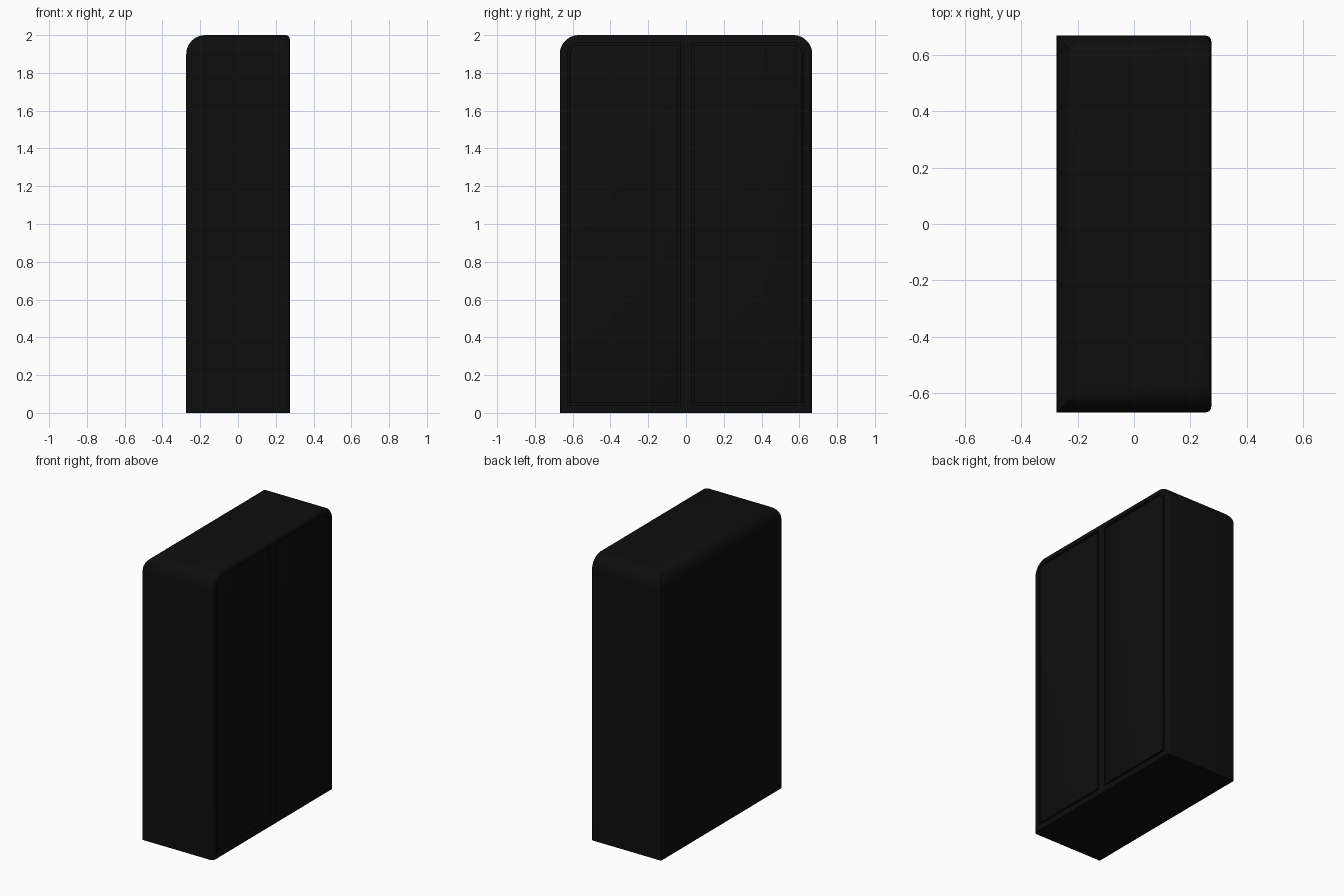
import bpy, bmesh, math

if "Cube" in bpy.data.objects:
    bpy.data.objects.remove(bpy.data.objects["Cube"])

W, D, H = 0.274, 0.668, 2.0   # half depth (x), half width (y), height
R = 0.1                       # large top radius

black = bpy.data.materials.new("near black")
black.diffuse_color = (0.0042, 0.0042, 0.0042, 1)
black.use_nodes = True
black.node_tree.nodes["Principled BSDF"].inputs["Base Color"].default_value = black.diffuse_color


def make_object(name, bm):
    bmesh.ops.recalc_face_normals(bm, faces=bm.faces[:])
    me = bpy.data.meshes.new(name)
    bm.to_mesh(me)
    bm.free()
    me.materials.append(black)
    ob = bpy.data.objects.new(name, me)
    bpy.context.collection.objects.link(ob)
    return ob


def apply_smooth(ob):
    bpy.ops.object.select_all(action='DESELECT')
    ob.select_set(True)
    bpy.context.view_layer.objects.active = ob
    bpy.ops.object.shade_smooth_by_angle(angle=math.radians(35))


def bevel(bm, test, offset, segments):
    edges = [e for e in bm.edges if test(*[v.co for v in e.verts])]
    bmesh.ops.bevel(bm, geom=edges, offset=offset, segments=segments,
                    profile=0.5, affect='EDGES', clamp_overlap=False)


def door_prism(name, side, gap, x0, x1, edge=0.0):
    """Flat panel with one rounded outer top corner; gap shrinks its outline."""
    y0, y1, z0, z1 = 0.03 + gap, D - 0.04 - gap, 0.04 + gap, H - 0.04 - gap
    r = 0.06 - gap
    pts = [(y0, z0), (y1, z0)]
    for i in range(9):
        a = math.pi / 2 * i / 8
        pts.append((y1 - r + r * math.cos(a), z1 - r + r * math.sin(a)))
    pts.append((y0, z1))
    bm = bmesh.new()
    face = bm.faces.new([bm.verts.new((x0, side * y, z)) for y, z in pts])
    ext = bmesh.ops.extrude_face_region(bm, geom=[face])
    for v in ext["geom"]:
        if isinstance(v, bmesh.types.BMVert):
            v.co.x = x1
    if edge:
        bevel(bm, lambda a, b: min(a.x, b.x) > x1 - 1e-5, edge, 2)
    return make_object(name, bm)


# Cabinet body: large rounding on back and side top edges, small one at the front
bm = bmesh.new()
bmesh.ops.create_cube(bm, size=1)
for v in bm.verts:
    v.co = (v.co.x * 2 * W, v.co.y * 2 * D, (v.co.z + 0.5) * H)
top = H - 1e-4
bevel(bm, lambda a, b: min(a.z, b.z) > top and not min(a.x, b.x) > 0, R, 10)
bevel(bm, lambda a, b: min(a.x, b.x) > W - 1e-4 and max(a.z, b.z) > 1e-4, 0.02, 4)
body = make_object("cabinet_body", bm)

# Shallow recesses with a door panel set in each, leaving a fine groove
for side, label in ((-1, "left"), (1, "right")):
    cutter = door_prism(label + "_recess_cutter", side, 0, W - 0.012, W + 0.05)
    cutter.hide_render = True
    cutter.hide_viewport = True
    mod = body.modifiers.new(label + "_recess", 'BOOLEAN')
    mod.object = cutter
    mod.solver = 'EXACT'
    door = door_prism(label + "_door", side, 0.012, W - 0.014, W, 0.004)
    apply_smooth(door)
apply_smooth(body)
